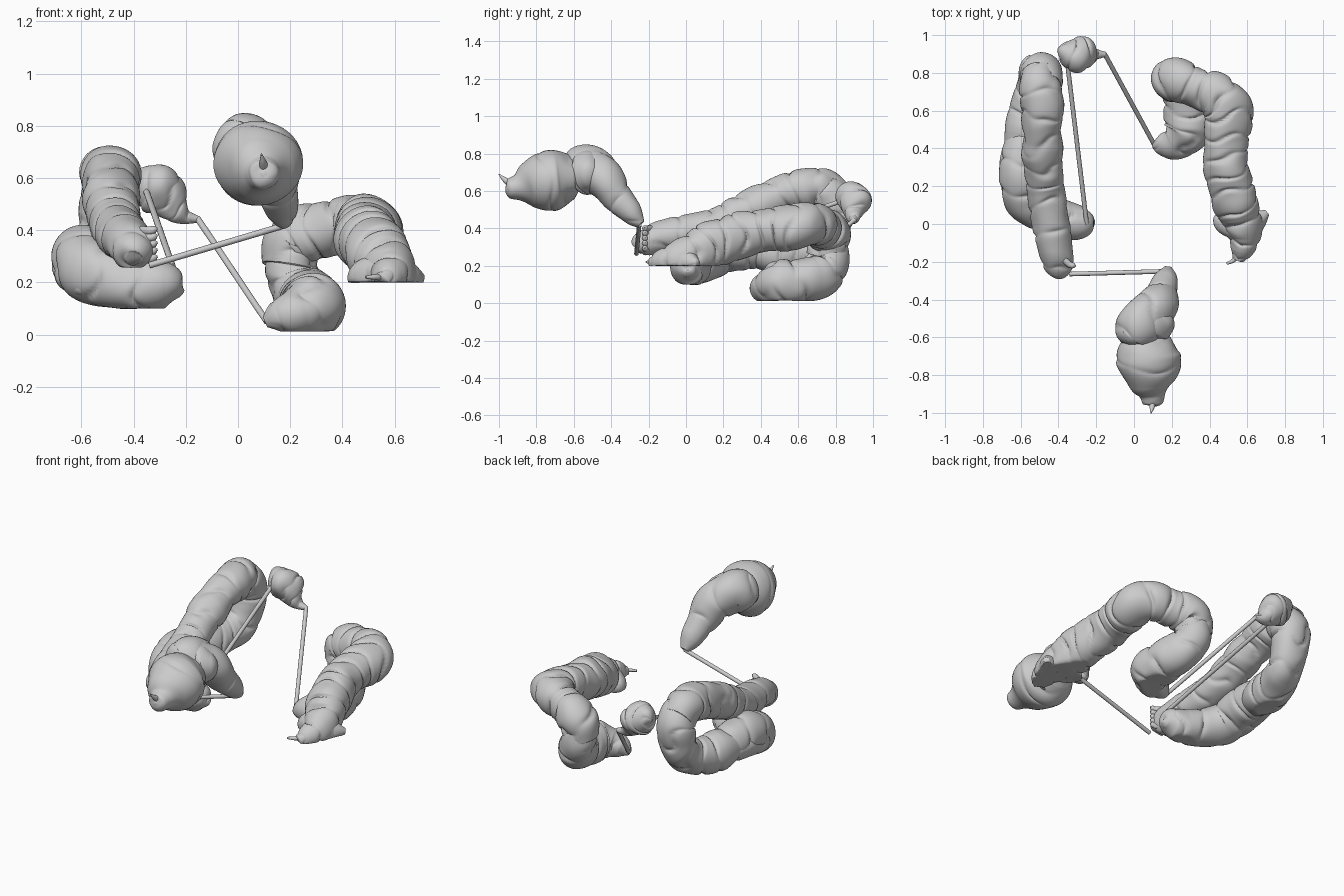
import bpy, bmesh, math
from mathutils import Vector, noise


def spline(points, t):
    # Catmull-Rom through (x, y, z, radius) points, t in 0..1
    n = len(points) - 1
    i = min(int(t * n), n - 1)
    u = t * n - i
    p = [points[max(0, min(n, i + k))] for k in (-1, 0, 1, 2)]
    return [0.5 * (2 * b + (c - a) * u + (2 * a - 5 * b + 4 * c - d) * u * u
                   + (3 * b - a - 3 * c + d) * u ** 3) for a, b, c, d in zip(*p)]


def make(name, bm):
    bmesh.ops.recalc_face_normals(bm, faces=bm.faces)
    for f in bm.faces:
        f.smooth = True
    me = bpy.data.meshes.new(name)
    bm.to_mesh(me)
    bm.free()
    ob = bpy.data.objects.new(name, me)
    bpy.context.collection.objects.link(ob)
    return ob


def gut(name, points, pouch=0.1, depth=0.16, floor=-9, lump=0.16, seed=0, sides=40):
    # pouched tube: creases every `pouch` units, flattened at z = floor
    rings = 28 * (len(points) - 1)
    data = [spline(points, i / rings) for i in range(rings + 1)]
    pos = [Vector(d[:3]) for d in data]
    bm = bmesh.new()
    loops, dist = [], 0.0
    side = None
    for i, (p, d) in enumerate(zip(pos, data)):
        tan = (pos[min(i + 1, rings)] - pos[max(i - 1, 0)]).normalized()
        if side is None:
            side = tan.orthogonal()
        side = (side - tan * side.dot(tan)).normalized()
        up = tan.cross(side)
        dist += (p - pos[i - 1]).length if i else 0
        loop = []
        for k in range(sides):
            a = math.tau * k / sides
            v = side * math.cos(a) + up * math.sin(a)
            wob = noise.noise(p * 7 + v * 0.6 + Vector((seed, 0, 0)))
            s = dist / pouch + 0.7 * wob + 0.14 * math.cos(a + seed)
            crease = (1 - abs(math.sin(math.pi * s))) ** 3
            band = 0.6 + 0.4 * math.cos(3 * a + seed)
            r = max(d[3], 0.004) * (1 + lump * wob + depth * (0.15 - crease * band))
            q = p + v * r
            q.z = max(q.z, floor + 0.006 * wob)
            loop.append(bm.verts.new(q))
        loops.append(loop)
    for l0, l1 in zip(loops, loops[1:]):
        for k in range(sides):
            j = (k + 1) % sides
            bm.faces.new((l0[k], l0[j], l1[j], l1[k]))
    bm.faces.new(loops[0])
    bm.faces.new(loops[-1])
    return make(name, bm)


def rod(name, a, b, r=0.012):
    a, b = Vector(a), Vector(b)
    bm = bmesh.new()
    bmesh.ops.create_cone(bm, cap_ends=True, segments=16, radius1=r, radius2=r, depth=(b - a).length)
    rot = (b - a).to_track_quat('Z', 'Y').to_matrix()
    for v in bm.verts:
        v.co = rot @ v.co + (a + b) / 2
    ob = make(name, bm)
    bpy.context.view_layer.objects.active = ob
    ob.select_set(True)
    bpy.ops.object.shade_smooth_by_angle()
    ob.select_set(False)


# left segment: long upper run, limb down at the back, lower return run
gut("left_upper_run", [
    (-0.40, -0.265, 0.29, 0.03), (-0.40, -0.235, 0.31, 0.065), (-0.42, -0.12, 0.355, 0.088),
    (-0.45, 0.05, 0.395, 0.095), (-0.475, 0.22, 0.44, 0.098), (-0.485, 0.40, 0.53, 0.103),
    (-0.49, 0.58, 0.60, 0.11), (-0.49, 0.71, 0.615, 0.108), (-0.49, 0.79, 0.56, 0.108)],
    pouch=0.13, depth=0.16, floor=0.255, seed=1)
gut("left_back_limb", [
    (-0.49, 0.73, 0.60, 0.105), (-0.49, 0.795, 0.54, 0.108), (-0.495, 0.795, 0.43, 0.105),
    (-0.51, 0.73, 0.32, 0.105), (-0.54, 0.61, 0.27, 0.108), (-0.575, 0.47, 0.27, 0.11),
    (-0.59, 0.38, 0.28, 0.10)],
    pouch=0.14, depth=0.16, floor=0.17, seed=9)
gut("left_lower_run", [
    (-0.57, 0.48, 0.29, 0.08), (-0.585, 0.38, 0.30, 0.11), (-0.59, 0.25, 0.30, 0.118),
    (-0.57, 0.13, 0.25, 0.115), (-0.47, 0.06, 0.21, 0.11), (-0.36, 0.025, 0.19, 0.10),
    (-0.27, 0.01, 0.19, 0.085), (-0.22, 0.01, 0.18, 0.04), (-0.21, 0.01, 0.18, 0.004)],
    pouch=0.16, floor=0.10, seed=2)
gut("left_side_pouch", [
    (-0.60, 0.46, 0.26, 0.03), (-0.63, 0.40, 0.26, 0.065), (-0.64, 0.28, 0.25, 0.075),
    (-0.615, 0.14, 0.22, 0.07), (-0.58, 0.06, 0.19, 0.05), (-0.55, 0.03, 0.18, 0.01)],
    pouch=0.15, floor=0.10, seed=10)

# fringe of small bumps on the front end of the left segment
for i in range(5):
    z = 0.29 + 0.027 * i
    gut(f"fringe_{i + 1}", [(-0.37, -0.19, z, 0.018), (-0.34, -0.215, z, 0.017),
                            (-0.318, -0.22, z + 0.006, 0.013), (-0.308, -0.22, z + 0.008, 0.002)],
        depth=0, lump=0.1, sides=12)

# right segment: closely pouched upper run
gut("right_upper_run", [
    (0.55, -0.19, 0.21, 0.03), (0.57, -0.14, 0.22, 0.06), (0.585, -0.05, 0.235, 0.09),
    (0.565, 0.05, 0.275, 0.115), (0.525, 0.16, 0.33, 0.12), (0.495, 0.30, 0.365, 0.118),
    (0.49, 0.45, 0.39, 0.117), (0.50, 0.59, 0.41, 0.125), (0.44, 0.68, 0.42, 0.118),
    (0.33, 0.72, 0.40, 0.105), (0.22, 0.77, 0.36, 0.11), (0.20, 0.76, 0.26, 0.105)],
    pouch=0.1, depth=0.2, floor=0.20, seed=3)
gut("right_end_flap", [(0.44, 0.06, 0.22, 0.03), (0.48, 0.03, 0.22, 0.07), (0.58, -0.02, 0.23, 0.085),
                       (0.655, 0.02, 0.22, 0.055), (0.705, 0.06, 0.215, 0.018)],
    pouch=0.14, floor=0.20, seed=4)
gut("right_tip", [(0.57, -0.14, 0.22, 0.015), (0.53, -0.19, 0.22, 0.011), (0.49, -0.21, 0.22, 0.006)],
    depth=0, sides=12)

# right segment: lower return run
gut("right_lower_run", [
    (0.20, 0.77, 0.31, 0.09), (0.215, 0.77, 0.21, 0.10), (0.26, 0.71, 0.14, 0.11),
    (0.285, 0.60, 0.12, 0.12), (0.285, 0.49, 0.105, 0.115), (0.22, 0.43, 0.085, 0.09),
    (0.15, 0.415, 0.065, 0.06), (0.105, 0.415, 0.045, 0.02)],
    pouch=0.15, depth=0.16, floor=0.012, seed=5)

# small knobbly lump at the back with its tail
gut("small_lump", [
    (-0.405, 0.92, 0.58, 0.01), (-0.375, 0.915, 0.58, 0.06), (-0.32, 0.90, 0.56, 0.093),
    (-0.275, 0.895, 0.525, 0.088), (-0.235, 0.895, 0.475, 0.05), (-0.20, 0.90, 0.45, 0.028),
    (-0.15, 0.90, 0.44, 0.012)],
    pouch=0.07, depth=0.16, lump=0.3, seed=6)

# front segment: narrow neck, bent lobe, large bulb and tip
gut("front_neck_lobe", [
    (0.18, -0.24, 0.425, 0.025), (0.17, -0.285, 0.47, 0.056), (0.145, -0.36, 0.56, 0.083),
    (0.115, -0.44, 0.665, 0.112), (0.05, -0.52, 0.715, 0.128), (0.01, -0.565, 0.70, 0.122),
    (0.0, -0.60, 0.68, 0.08), (0.01, -0.62, 0.67, 0.02)],
    pouch=0.17, depth=0.12, seed=7)
gut("front_lobe_side", [(0.16, -0.46, 0.70, 0.04), (0.14, -0.49, 0.70, 0.09), (0.09, -0.53, 0.70, 0.12),
                        (0.06, -0.58, 0.68, 0.08)], pouch=0.2, depth=0.08, seed=11)
gut("front_bulb", [
    (0.08, -0.56, 0.67, 0.05), (0.08, -0.60, 0.67, 0.115), (0.075, -0.68, 0.665, 0.16),
    (0.08, -0.75, 0.655, 0.157), (0.085, -0.84, 0.635, 0.12), (0.095, -0.90, 0.62, 0.07),
    (0.10, -0.95, 0.615, 0.05), (0.10, -0.965, 0.615, 0.01)],
    pouch=0.22, depth=0.07, lump=0.12, seed=8)
gut("front_tip", [(0.10, -0.94, 0.64, 0.02), (0.095, -0.975, 0.665, 0.012), (0.09, -1.0, 0.69, 0.003)],
    depth=0, sides=12)

# thin connecting rods
rod("front_rod", (-0.34, -0.265, 0.265), (0.185, -0.25, 0.42))
rod("left_rod", (-0.355, 0.87, 0.56), (-0.25, 0.0, 0.26))
rod("back_rod", (-0.155, 0.90, 0.445), (0.11, 0.415, 0.05))
